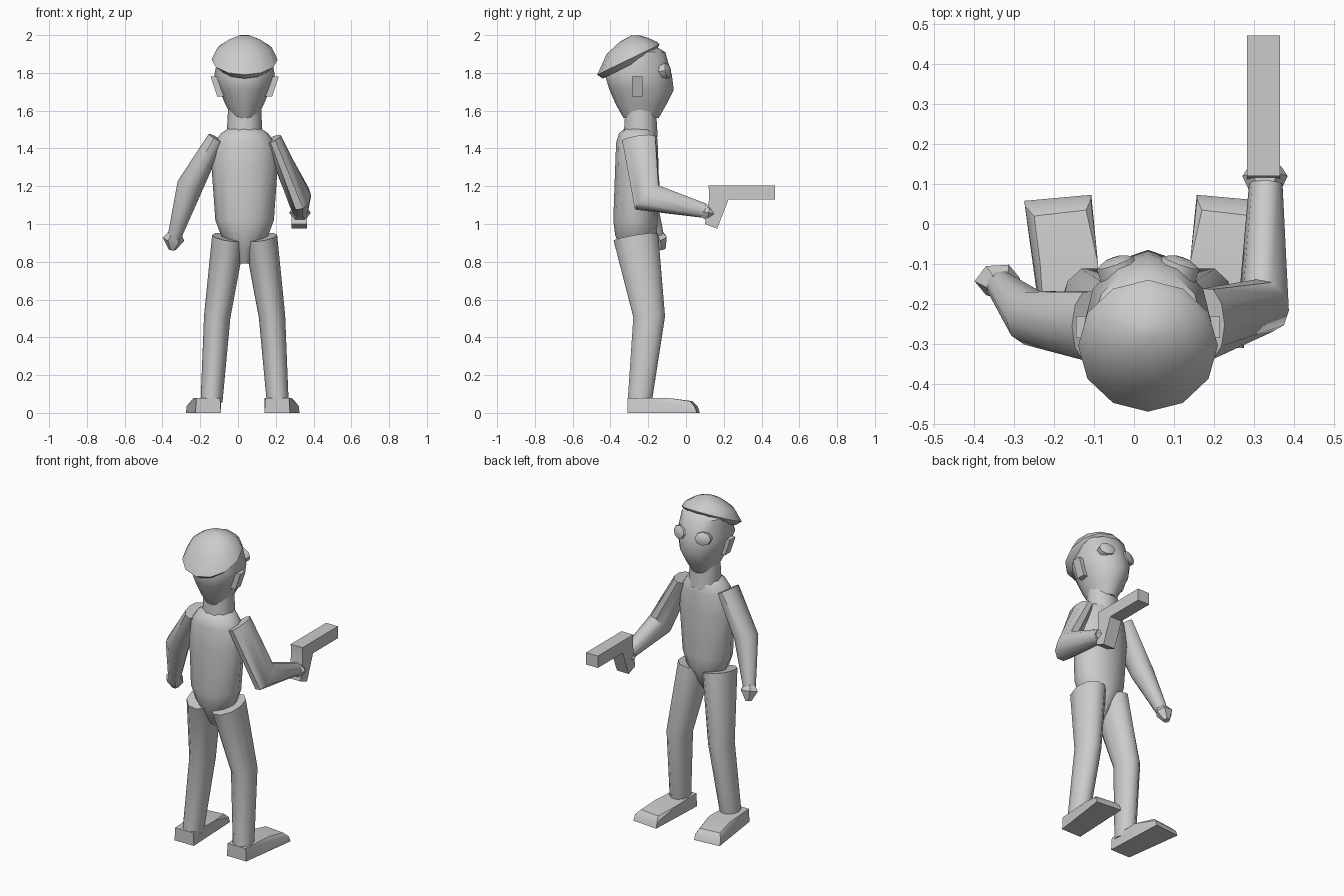
import bpy, bmesh, math
from mathutils import Vector as V

cube = bpy.data.objects.get("Cube")
if cube:
    bpy.data.objects.remove(cube)

grey = bpy.data.materials.new("plain_grey")
grey.use_nodes = True
grey.diffuse_color = (0.6, 0.6, 0.6, 1)
grey.node_tree.nodes["Principled BSDF"].inputs["Base Color"].default_value = (0.6, 0.6, 0.6, 1)

MID = 0.035   # body centre line
X, Y = V((1, 0, 0)), V((0, 1, 0))


def finish(name, bm, angle=45):
    bmesh.ops.recalc_face_normals(bm, faces=bm.faces)
    mesh = bpy.data.meshes.new(name)
    bm.to_mesh(mesh)
    bm.free()
    mesh.materials.append(grey)
    ob = bpy.data.objects.new(name, mesh)
    bpy.context.collection.objects.link(ob)
    bpy.ops.object.select_all(action='DESELECT')
    ob.select_set(True)
    bpy.context.view_layer.objects.active = ob
    bpy.ops.object.shade_smooth_by_angle(angle=math.radians(angle))
    return ob


def loft(name, rings, sides):
    """Skin rings of (centre, u axis, v axis, u radius, v radius)."""
    bm = bmesh.new()
    loops = []
    for c, u, v, ru, rv in rings:
        angles = [math.tau * i / sides for i in range(sides)]
        loops.append([bm.verts.new(c + u * ru * math.cos(a) + v * rv * math.sin(a)) for a in angles])
    for a, b in zip(loops, loops[1:]):
        for i in range(sides):
            j = (i + 1) % sides
            bm.faces.new((a[i], a[j], b[j], b[i]))
    bm.faces.new(loops[0])
    bm.faces.new(loops[-1])
    return finish(name, bm)


def stack(name, rows, sides=12):
    """Horizontal rings of (z, front y, back y, half width)."""
    loft(name, [(V((MID, (f + b) / 2, z)), X, Y, w, (f - b) / 2) for z, f, b, w in rows], sides)


def limb(name, joints, sides=10):
    """Bent tube through joints of (centre, side radius, front radius)."""
    pts = [V(j[0]) for j in joints]
    rings = []
    for i, (_, ru, rv) in enumerate(joints):
        n = V()
        if i:
            n += (pts[i] - pts[i - 1]).normalized()
        if i < len(pts) - 1:
            n += (pts[i + 1] - pts[i]).normalized()
        n.normalize()
        u = (X - n * X.dot(n)).normalized()
        rings.append((pts[i], u, n.cross(u), ru, rv))
    loft(name, rings, sides)


def hull(name, points, angle=30):
    bm = bmesh.new()
    for p in points:
        bm.verts.new(p)
    bmesh.ops.convex_hull(bm, input=bm.verts)
    return finish(name, bm, angle)


# Torso, neck and head
stack("torso", [(0.79, -0.24, -0.30, 0.025), (0.86, -0.19, -0.34, 0.055),
                (0.94, -0.155, -0.375, 0.125), (1.02, -0.15, -0.385, 0.155),
                (1.3, -0.145, -0.375, 0.175), (1.43, -0.15, -0.37, 0.16),
                (1.48, -0.155, -0.355, 0.125), (1.51, -0.17, -0.32, 0.08)])
stack("neck", [(1.46, -0.145, -0.335, 0.095), (1.61, -0.155, -0.325, 0.088)], 10)
stack("head", [(1.56, -0.145, -0.33, 0.065), (1.63, -0.105, -0.37, 0.1),
               (1.71, -0.065, -0.405, 0.135), (1.79, -0.075, -0.43, 0.16),
               (1.91, -0.11, -0.37, 0.135), (1.94, -0.16, -0.33, 0.08)])


# Hair cap, tilted up towards the forehead
def hair_ring(front, back, width):
    f, b = V((MID, *front)), V((MID, *back))
    return ((f + b) / 2, X, (f - b).normalized(), width, (f - b).length / 2)


loft("hair", [hair_ring((-0.16, 1.91), (-0.44, 1.77), 0.14),
              hair_ring((-0.14, 1.95), (-0.47, 1.79), 0.175),
              hair_ring((-0.155, 1.965), (-0.42, 1.9), 0.145),
              hair_ring((-0.2, 1.985), (-0.35, 1.965), 0.085),
              hair_ring((-0.25, 2.0), (-0.29, 1.998), 0.025)], 12)

for s, side in ((1, "left"), (-1, "right")):
    # Eyes: shallow faceted discs angled along the face
    n = V((s * 0.35, 1, 0.2)).normalized()
    u = V((0, 0, 1)).cross(n).normalized()
    v = n.cross(u)
    c = V((MID + s * 0.078, -0.11, 1.81))
    loft(side + "_eye", [(c - n * 0.02, u, v, 0.05, 0.042), (c + n * 0.015, u, v, 0.048, 0.04),
                         (c + n * 0.025, u, v, 0.025, 0.02)], 8)

    # Ears: small leaning blocks
    hull(side + "_ear", [(MID + s * (x + lean), y, z) for x in (0.09, 0.165)
                         for y in (-0.285, -0.23) for z, lean in ((1.675, -0.02), (1.78, 0.015))])

    # Legs and feet
    limb(side + "_leg", [((MID + s * 0.085, -0.265, 0.93), 0.088, 0.125),
                         ((MID + s * 0.145, -0.195, 0.51), 0.07, 0.088),
                         ((MID + s * 0.175, -0.245, 0.06), 0.058, 0.067)])
    cx = MID - 0.01
    sole = [(0.115, -0.31), (0.25, -0.31), (0.3, 0.058), (0.132, 0.073)]
    top = [(0.12, -0.31, 0.08), (0.245, -0.31, 0.08), (0.26, -0.1, 0.08), (0.115, -0.1, 0.08),
           (0.275, 0.02, 0.062), (0.145, 0.035, 0.062), (0.298, 0.045, 0.035), (0.133, 0.062, 0.035)]
    hull(side + "_foot", [(cx + s * x, y, 0) for x, y in sole] + [(cx + s * x, y, z) for x, y, z in top])

# Relaxed right arm
limb("right_arm", [((-0.115, -0.255, 1.455), 0.046, 0.09), ((-0.255, -0.235, 1.2), 0.07, 0.07),
                   ((-0.337, -0.15, 0.93), 0.036, 0.036)])
limb("right_hand", [((-0.332, -0.16, 0.96), 0.03, 0.03), ((-0.342, -0.14, 0.92), 0.058, 0.045),
                    ((-0.348, -0.125, 0.865), 0.02, 0.02)], 6)

# Raised left arm
limb("left_arm", [((0.185, -0.25, 1.45), 0.046, 0.093), ((0.325, -0.205, 1.14), 0.065, 0.092),
                  ((0.33, 0.1, 1.07), 0.042, 0.04)])
limb("left_hand", [((0.328, 0.085, 1.065), 0.04, 0.035), ((0.328, 0.12, 1.06), 0.057, 0.048),
                   ((0.328, 0.145, 1.055), 0.04, 0.035)], 6)

# Held prop: side profile pushed out to its width
profile = [(0.12, 1.205), (0.472, 1.205), (0.472, 1.13), (0.225, 1.13),
           (0.165, 0.975), (0.1, 1.0), (0.122, 1.13)]
bm = bmesh.new()
face = bm.faces.new([bm.verts.new((0.283, y, z)) for y, z in profile])
ext = bmesh.ops.extrude_face_region(bm, geom=[face])
bmesh.ops.translate(bm, vec=(0.082, 0, 0),
                    verts=[g for g in ext["geom"] if isinstance(g, bmesh.types.BMVert)])
bm.faces.ensure_lookup_table()
if not face.is_valid or len(bm.faces) < 9:
    bm.faces.new([next(v for v in bm.verts if (v.co - V((0.283, y, z))).length < 1e-4)
                  for y, z in profile])
finish("handheld_prop", bm, 30)
